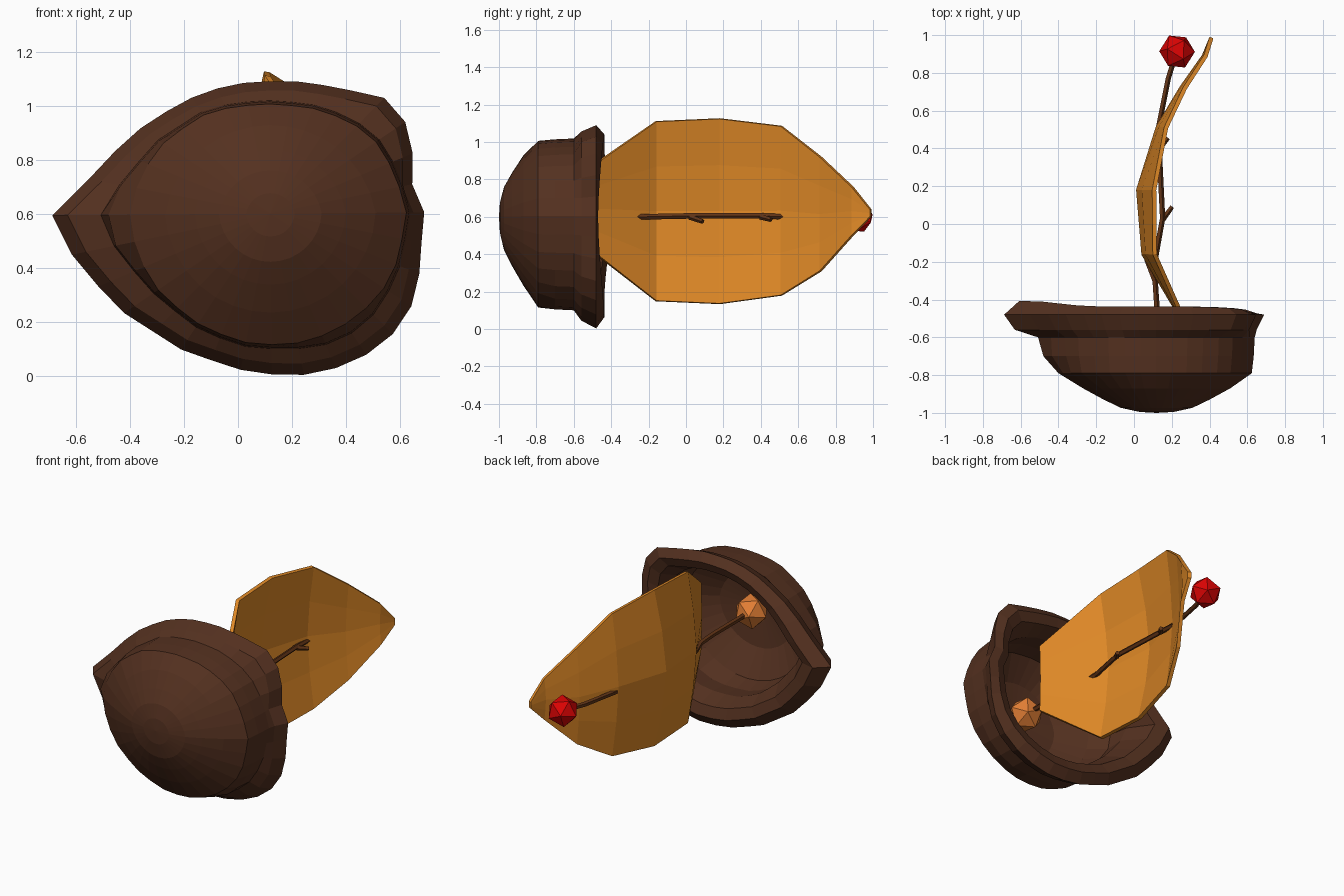
import bpy, bmesh, math
from mathutils import Vector

if "Cube" in bpy.data.objects:
    bpy.data.objects.remove(bpy.data.objects["Cube"])

def material(name, rgb):
    m = bpy.data.materials.new(name)
    m.diffuse_color = (*rgb, 1)
    m.use_nodes = True
    m.node_tree.nodes["Principled BSDF"].inputs["Base Color"].default_value = m.diffuse_color
    return m

BROWN = material("shell_brown", (0.088, 0.03, 0.014))
TWIG = material("twig_brown", (0.12, 0.034, 0.008))
LEAF = material("leaf_orange", (0.74, 0.25, 0.02))
RED = material("berry_red", (0.7, 0.001, 0.001))
ORANGE = material("base_orange", (0.76, 0.21, 0.035))

def finish(bm, name, mat):
    bmesh.ops.recalc_face_normals(bm, faces=bm.faces)
    me = bpy.data.meshes.new(name)
    bm.to_mesh(me)
    bm.free()
    ob = bpy.data.objects.new(name, me)
    bpy.context.collection.objects.link(ob)
    me.materials.append(mat)
    return ob

# Nut shell outlines (x, z), counter-clockwise from the right
RIM = [(.69, .61), (.64, .72), (.65, .87), (.61, .96), (.54, 1.03), (.4, 1.06), (.24, 1.09), (.1, 1.09),
       (-.03, 1.08), (-.17, 1.03), (-.28, .97), (-.4, .89), (-.55, .73), (-.69, .6), (-.65, .49),
       (-.45, .25), (-.2, .09), (.03, .015), (.17, 0), (.29, .005), (.4, .04), (.5, .09), (.58, .16),
       (.64, .25), (.67, .36), (.68, .5)]
BODY = [(.64, .61), (.6, .74), (.54, .86), (.43, .95), (.3, 1.0), (.14, 1.02), (-.02, 1.01), (-.13, .98),
        (-.3, .87), (-.43, .72), (-.51, .6), (-.45, .46), (-.3, .29), (-.13, .16), (.05, .1), (.28, .1),
        (.4, .14), (.53, .25), (.61, .43)]
CX, CZ, N = 0.12, 0.6, 32

def radius(outline, a):
    # distance from the shell centre to the outline along angle a
    d = Vector((math.cos(a), math.sin(a)))
    for p, q in zip(outline, outline[1:] + outline[:1]):
        p = Vector((p[0] - CX, p[1] - CZ))
        e = Vector((q[0] - CX, q[1] - CZ)) - p
        den = d.x * e.y - d.y * e.x
        if abs(den) < 1e-9:
            continue
        t = (p.x * e.y - p.y * e.x) / den
        u = (p.x * d.y - p.y * d.x) / den
        if t > 0 and -1e-4 <= u <= 1.0001:
            return t
    return 0.5

# Shell rings: outline, scale, radius cap, y, lift at the pointed end
RINGS = [(BODY, 1, .09, -.995, 0), (BODY, 1, .19, -.973, 0), (BODY, 1, .28, -.93, 0), (BODY, .96, .39, -.87, 0),
         (BODY, .97, .52, -.79, 0), (BODY, .99, .6, -.7, 0), (BODY, 1, 1, -.6, 0),
         (RIM, .93, 1, -.56, 0), (RIM, 1, 1, -.48, 0), (RIM, .9, 1, -.437, .03),
         (RIM, .79, 1, -.46, .03), (BODY, .86, 1, -.57, 0), (BODY, .88, .52, -.69, 0),
         (BODY, .86, .44, -.79, 0), (BODY, .8, .27, -.895, 0)]
bm = bmesh.new()
rings = []
for outline, s, cap, y, lift in RINGS:
    ring = []
    for i in range(N):
        a = 2 * math.pi * i / N + .008
        flat = 1 - .16 * max(0, math.sin(a)) - .06 * max(0, -math.sin(a))
        r = min(radius(outline, a) * s, cap * flat if cap < 1 else cap)
        up = lift * (max(0, -math.cos(a)) ** 8 - 1.1 * max(0, math.cos(a)) ** 4)
        ring.append(bm.verts.new((CX + r * math.cos(a), y + up, CZ + r * math.sin(a))))
    rings.append(ring)
for r0, r1 in zip(rings, rings[1:]):
    for i in range(N):
        j = (i + 1) % N
        bm.faces.new((r0[i], r0[j], r1[j], r1[i]))
for ring, y in ((rings[0], -1.0), (rings[-1], -.93)):
    pole = bm.verts.new((CX, y, CZ))
    for i in range(N):
        bm.faces.new((ring[i], ring[(i + 1) % N], pole))
finish(bm, "nut_shell_hull", BROWN)

# Leaf sail columns: y, mid x, bottom z, top z, edge curl
COLS = [(-.52, .265, .43, .86, .005), (-.16, .05, .15, 1.11, .06), (.18, .022, .135, 1.125, .085),
        (.51, .125, .18, 1.085, .045), (.72, .25, .31, .92, .02), (.89, .37, .5, .76, .01), (.987, .41, .6, .64, 0)]
bm = bmesh.new()
grid = []
for y, x, z0, z1, curl in COLS:
    grid.append([bm.verts.new((x + curl * abs(2 * t - 1) ** 1.5, y, z0 + (z1 - z0) * t))
                 for t in (0, .25, .5, .75, 1)])
for c0, c1 in zip(grid, grid[1:]):
    for k in range(4):
        bm.faces.new((c0[k], c1[k], c1[k + 1], c0[k + 1]))
leaf = finish(bm, "leaf_sail", LEAF)
solid = leaf.modifiers.new("thickness", "SOLIDIFY")
solid.thickness, solid.offset = .022, 0

# Twig mast and its stubs: five-sided tubes along a path
def tube(name, pts, r0, r1):
    bm = bmesh.new()
    pts = [Vector(p) for p in pts]
    loops = []
    for i, p in enumerate(pts):
        d = (pts[min(i + 1, len(pts) - 1)] - pts[max(i - 1, 0)]).normalized()
        side = d.cross(Vector((0, 0, 1))).normalized()
        up = side.cross(d)
        r = r0 + (r1 - r0) * i / (len(pts) - 1)
        loops.append([bm.verts.new(p + r * (side * math.cos(k * math.tau / 5) + up * math.sin(k * math.tau / 5)))
                      for k in range(5)])
    for a, b in zip(loops, loops[1:]):
        for k in range(5):
            bm.faces.new((a[k], a[(k + 1) % 5], b[(k + 1) % 5], b[k]))
    bm.faces.new(loops[0])
    bm.faces.new(loops[-1])
    finish(bm, name, TWIG)

tube("twig_mast", [(.12, -.83, .6), (.12, -.44, .6), (.105, -.22, .6), (.15, .03, .605), (.132, .4, .605),
                   (.13, .52, .6), (.18, .77, .6), (.22, .9, .605)], .016, .015)
for i, (a, b) in enumerate([((.11, -.3, .6), (.065, -.19, .6)), ((.148, .02, .6), (.2, .09, .575)),
                            ((.133, .4, .6), (.178, .455, .585))]):
    tube(f"twig_stub_{i + 1}", [a, b], .016, .013)

# Berry at the masthead and faceted lump at the mast foot
for name, loc, r, mat in (("berry", (.228, .913, .602), .095, RED), ("mast_foot", (.12, -.83, .6), .105, ORANGE)):
    bpy.ops.mesh.primitive_ico_sphere_add(subdivisions=1, radius=r, location=loc, rotation=(.5, .3, .2))
    ob = bpy.context.object
    ob.name = name
    ob.data.materials.append(mat)
